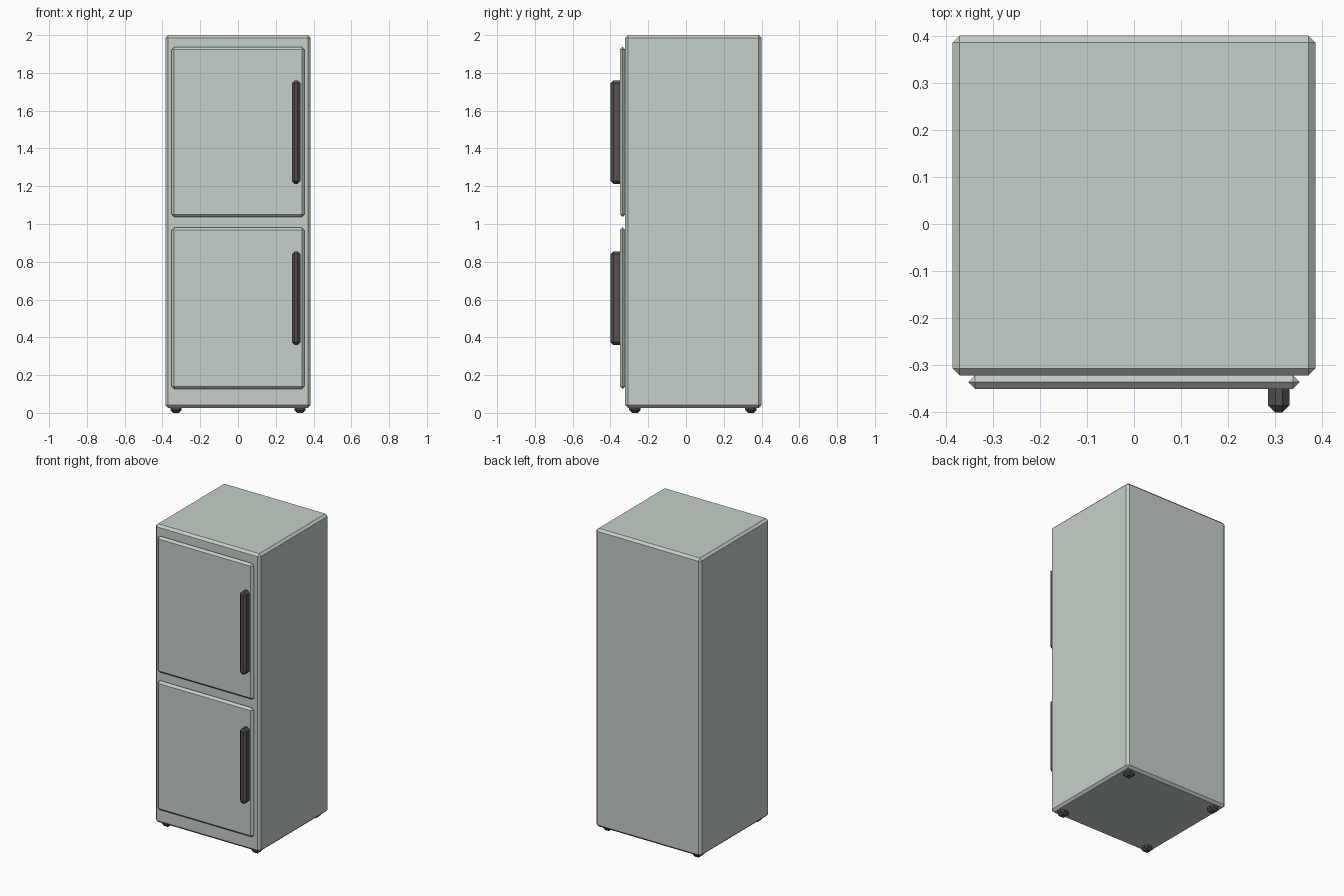
import bpy

if "Cube" in bpy.data.objects:
    bpy.data.objects.remove(bpy.data.objects["Cube"])


def material(name, colour):
    m = bpy.data.materials.new(name)
    m.diffuse_color = colour
    m.use_nodes = True
    m.node_tree.nodes["Principled BSDF"].inputs["Base Color"].default_value = m.diffuse_color
    return m


enamel = material("pale_green_enamel", (0.56, 0.63, 0.58, 1))
dark = material("dark_trim", (0.09, 0.08, 0.09, 1))


def chamfered_box(name, x, y, z, mat, bevel=0.015):
    """Box between (min, max) pairs with a single flat chamfer on every edge."""
    spans = (x, y, z)
    bpy.ops.mesh.primitive_cube_add(size=1, location=[(a + b) / 2 for a, b in spans])
    ob = bpy.context.object
    ob.name = name
    ob.scale = [b - a for a, b in spans]
    bpy.ops.object.transform_apply(location=False, rotation=False, scale=True)
    mod = ob.modifiers.new("chamfer", 'BEVEL')
    mod.width = bevel
    mod.segments = 1
    ob.data.materials.append(mat)
    return ob


# Cabinet
chamfered_box("cabinet", (-0.385, 0.385), (-0.322, 0.40), (0.027, 2.0), enamel)

# Doors with their handles
for level, door_z, handle_z in (("upper", (1.037, 1.938), (1.213, 1.760)),
                                ("lower", (0.126, 0.982), (0.359, 0.855))):
    chamfered_box(level + "_door", (-0.352, 0.352), (-0.35, -0.321), door_z, enamel, 0.0143)
    chamfered_box(level + "_handle", (0.285, 0.33), (-0.40, -0.334), handle_z, dark)

# Feet
for side, x in (("left", -0.328), ("right", 0.328)):
    for end, y in (("front", -0.271), ("back", 0.343)):
        chamfered_box(f"{end}_{side}_foot", (x - 0.03, x + 0.03),
                      (y - 0.03, y + 0.03), (0, 0.045), dark)
